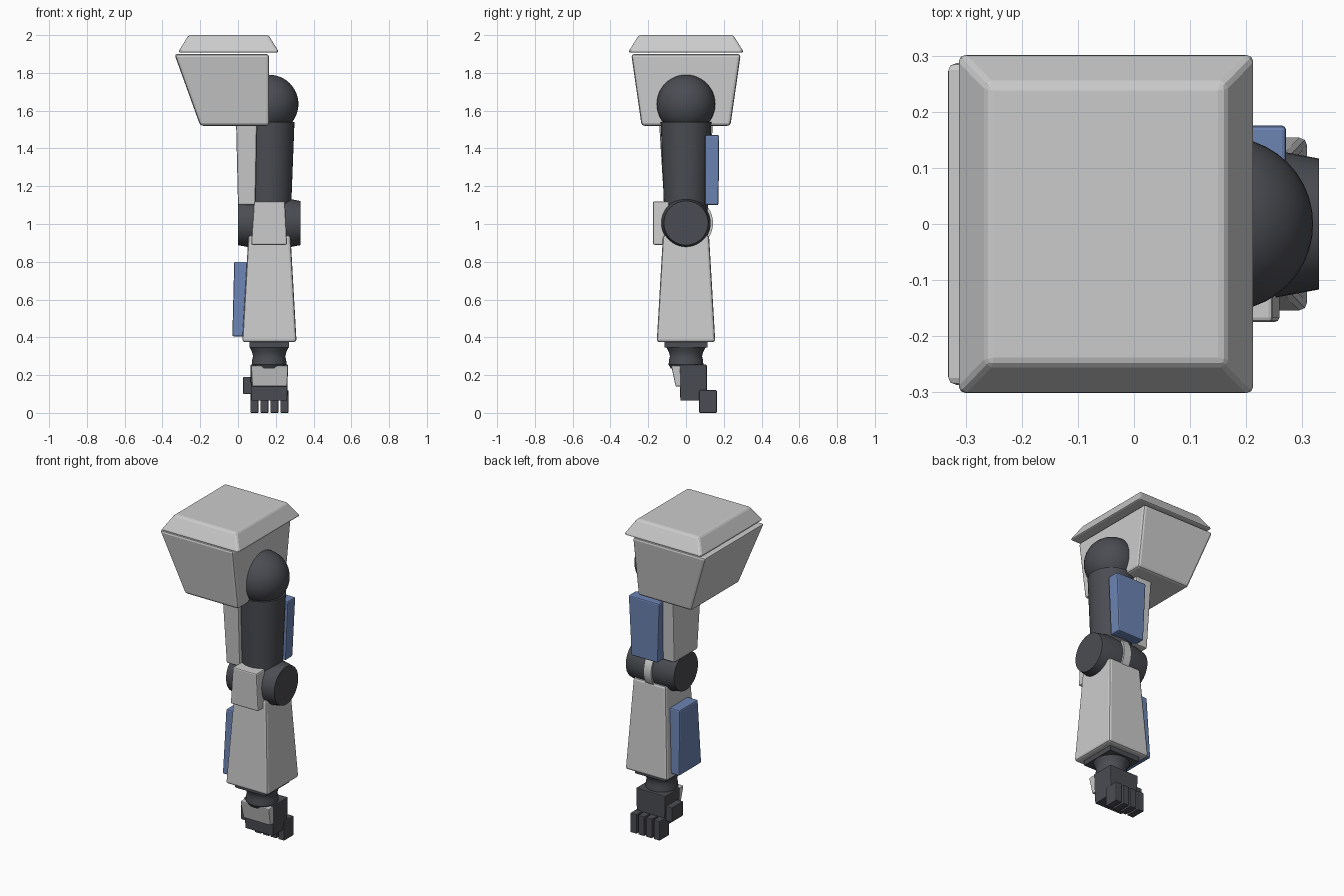
import bpy, bmesh, math
from mathutils import Matrix

if "Cube" in bpy.data.objects:
    bpy.data.objects.remove(bpy.data.objects["Cube"])


def material(name, rgb):
    m = bpy.data.materials.new(name)
    m.diffuse_color = (*rgb, 1)
    m.use_nodes = True
    m.node_tree.nodes["Principled BSDF"].inputs["Base Color"].default_value = m.diffuse_color
    return m


LIGHT = material("light_shell", (0.62, 0.62, 0.65))
DARK = material("dark_joint", (0.07, 0.073, 0.085))
BLUE = material("blue_panel", (0.15, 0.23, 0.45))


def finish(name, bm, mat, bevel=0.0, angle=35):
    bmesh.ops.recalc_face_normals(bm, faces=bm.faces)
    me = bpy.data.meshes.new(name)
    bm.to_mesh(me)
    bm.free()
    ob = bpy.data.objects.new(name, me)
    bpy.context.collection.objects.link(ob)
    me.materials.append(mat)
    if bevel:
        mod = ob.modifiers.new("edge", "BEVEL")
        mod.width, mod.segments = bevel, 2
    else:
        bpy.ops.object.select_all(action="DESELECT")
        ob.select_set(True)
        bpy.context.view_layer.objects.active = ob
        bpy.ops.object.shade_smooth_by_angle(angle=math.radians(angle))
    return ob


def block(name, z0, low, z1, high, mat, bevel=0.008):
    """Tapered box; low and high are (x0, x1, y0, y1) at z0 and z1."""
    bm = bmesh.new()
    rings = []
    for z, (x0, x1, y0, y1) in ((z0, low), (z1, high)):
        rings.append([bm.verts.new((x, y, z)) for x, y in
                      ((x0, y0), (x1, y0), (x1, y1), (x0, y1))])
    a, b = rings
    bm.faces.new(a)
    bm.faces.new(b)
    for i in range(4):
        j = (i + 1) % 4
        bm.faces.new((a[i], a[j], b[j], b[i]))
    return finish(name, bm, mat, bevel)


def lathe(name, profile, mat, origin, along_x=False, sides=40):
    """Turned part; profile is (radius, height) pairs."""
    bm = bmesh.new()
    rings = [[bm.verts.new((r * math.cos(2 * math.pi * i / sides),
                            r * math.sin(2 * math.pi * i / sides), h))
              for i in range(sides)] for r, h in profile]
    for a, b in zip(rings, rings[1:]):
        for i in range(sides):
            j = (i + 1) % sides
            bm.faces.new((a[i], a[j], b[j], b[i]))
    bm.faces.new(rings[0])
    bm.faces.new(rings[-1])
    rot = Matrix.Rotation(math.pi / 2, 4, "Y") if along_x else Matrix.Identity(4)
    bm.transform(Matrix.Translation(origin) @ rot)
    return finish(name, bm, mat)


CX = 0.165  # centre line of the arm

# Shoulder armour and lid
block("shoulder_armour", 1.52, (-0.20, 0.165, -0.235, 0.235),
      1.90, (-0.337, 0.165, -0.29, 0.29), LIGHT, 0.015)
block("shoulder_lid", 1.908, (-0.318, 0.218, -0.307, 0.307),
      2.0, (-0.262, 0.162, -0.25, 0.25), LIGHT, 0.012)

# Shoulder ball
ball = bmesh.new()
bmesh.ops.create_uvsphere(ball, u_segments=40, v_segments=24, radius=0.155,
                          matrix=Matrix.Translation((CX, 0, 1.635)))
finish("shoulder_ball", ball, DARK)

# Upper arm with inner and rear panels
lathe("upper_arm", [(0.115, 1.05), (0.134, 1.54)], DARK, (CX, 0, 0))
block("upper_arm_inner_panel", 1.10, (0.0, 0.092, -0.115, 0.115),
      1.53, (-0.01, 0.10, -0.142, 0.142), LIGHT)
block("upper_arm_rear_panel", 1.10, (0.075, 0.255, 0.10, 0.172),
      1.47, (0.06, 0.272, 0.10, 0.176), BLUE)

# Elbow drum, centre ring and front guard
lathe("elbow_drum", [(0.117, -0.165), (0.131, -0.09), (0.131, 0.09), (0.117, 0.165)],
      DARK, (CX, 0, 1.005), True)
lathe("elbow_ring", [(0.143, -0.026), (0.143, 0.026)], LIGHT, (CX, 0, 1.005), True)
block("elbow_guard", 0.89, (0.07, 0.26, -0.175, -0.09),
      1.12, (0.085, 0.248, -0.175, -0.09), LIGHT)

# Forearm shell and inner panel
block("forearm", 0.375, (0.022, 0.31, -0.155, 0.155),
      0.94, (0.055, 0.278, -0.122, 0.122), LIGHT, 0.014)
block("forearm_inner_panel", 0.405, (-0.03, 0.03, -0.11, 0.11),
      0.80, (-0.02, 0.06, -0.09, 0.09), BLUE)

# Wrist collar and waisted joint
block("wrist_collar", 0.345, (0.06, 0.27, -0.115, 0.115),
      0.38, (0.06, 0.27, -0.115, 0.115), DARK, 0.003)
lathe("wrist_joint", [(0.08, 0.235), (0.092, 0.255), (0.09, 0.28), (0.085, 0.30),
                      (0.092, 0.325), (0.105, 0.35)], DARK, (CX, 0, 0))

# Hand: palm, back plate, thumb and curled fingers
block("palm", 0.065, (0.07, 0.26, -0.03, 0.11),
      0.255, (0.065, 0.265, -0.035, 0.11), DARK, 0.004)
block("hand_plate", 0.14, (0.075, 0.26, -0.055, -0.025),
      0.25, (0.07, 0.265, -0.078, -0.03), LIGHT, 0.005)
block("thumb", 0.10, (0.027, 0.075, -0.01, 0.10),
      0.19, (0.027, 0.075, -0.01, 0.10), DARK, 0.004)
for i in range(4):
    x = 0.066 + i * 0.053
    box = (x, x + 0.042, 0.07, 0.163)
    block(f"finger_{i + 1}", 0.0, box, 0.12, box, DARK, 0.004)
